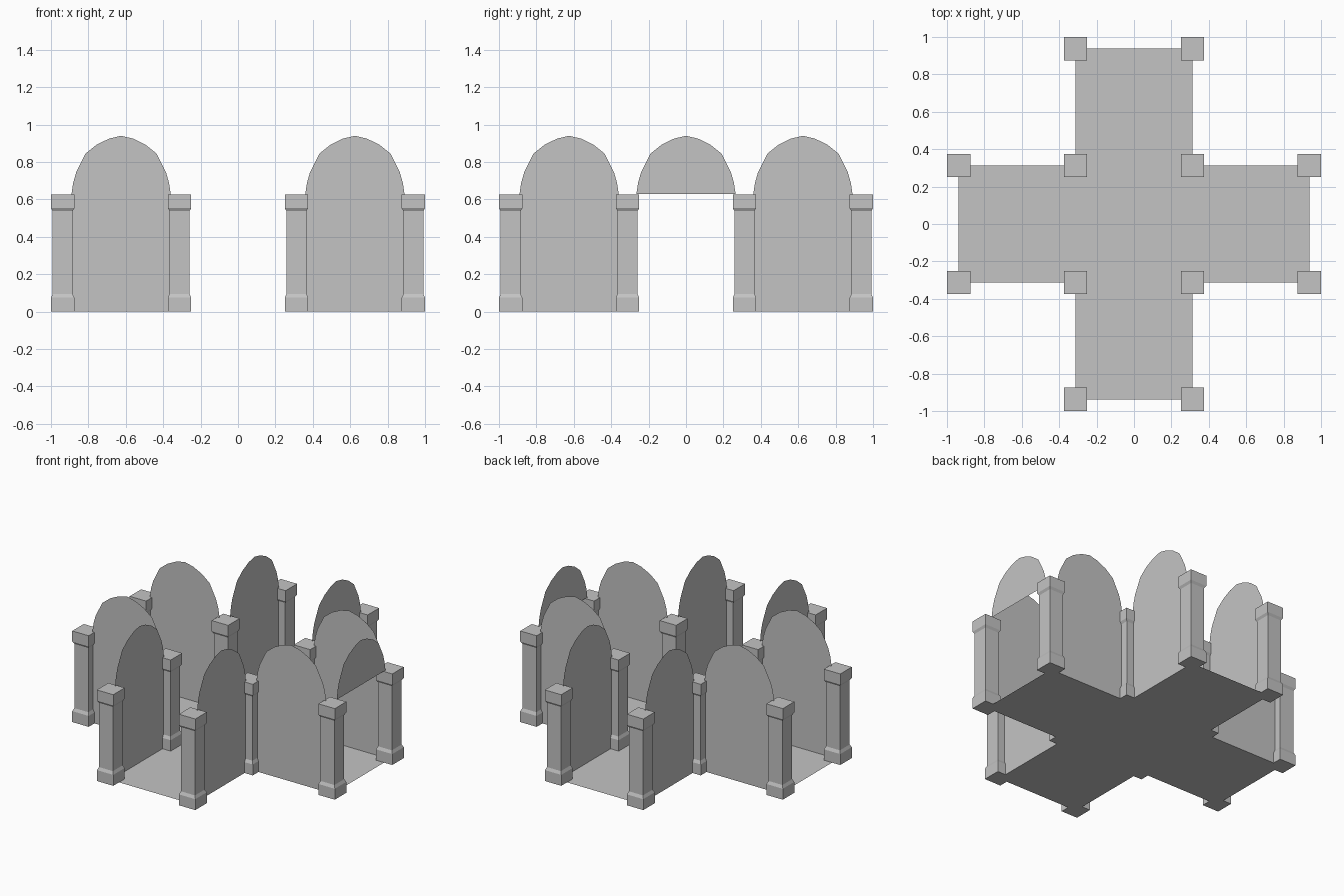
import bpy
import bmesh
from math import pi

if "Cube" in bpy.data.objects:
    bpy.data.objects.remove(bpy.data.objects["Cube"], do_unlink=True)

NEAR, FAR = 0.3125, 0.9375      # pillar grid lines
MID = (NEAR + FAR) / 2          # centre of each arm's side wall
SPRING = 0.63                   # height where the arches start

stone = bpy.data.materials.new("grey stone")
stone.use_nodes = True
GREY = (0.55, 0.55, 0.55, 1)
stone.diffuse_color = GREY
stone.node_tree.nodes["Principled BSDF"].inputs["Base Color"].default_value = GREY


def finish_mesh(name, bm):
    mesh = bpy.data.meshes.new(name)
    bm.to_mesh(mesh)
    bm.free()
    mesh.materials.append(stone)
    return mesh


def place(name, mesh, location=(0, 0, 0), turn=0):
    obj = bpy.data.objects.new(name, mesh)
    obj.location = location
    obj.rotation_euler.z = turn
    bpy.context.collection.objects.link(obj)
    return obj


def sheet(name, points):
    bm = bmesh.new()
    bm.faces.new([bm.verts.new(p) for p in points])
    return finish_mesh(name, bm)


def square_column(name, profile):
    """Stack square rings of (half width, height) and cap both ends."""
    bm = bmesh.new()
    rings = [[bm.verts.new((sx * r, sy * r, z))
              for sx, sy in ((-1, -1), (1, -1), (1, 1), (-1, 1))]
             for r, z in profile]
    for low, high in zip(rings, rings[1:]):
        for i in range(4):
            j = (i + 1) % 4
            bm.faces.new((low[i], low[j], high[j], high[i]))
    bm.faces.new(rings[0][::-1])
    bm.faces.new(rings[-1])
    return finish_mesh(name, bm)


# Arch outline, right half then mirrored
half = [(0.265, SPRING), (0.256, 0.69), (0.24, 0.745), (0.19, 0.845),
        (0.13, 0.893), (0.064, 0.925)]
arch = [(x, 0, z) for x, z in half] + [(0, 0, 0.94)]
arch += [(-x, 0, z) for x, z in reversed(half)]
foot = half[0][0]

# Cross-shaped floor
cross = []
for a, b in ((1, 1), (-1, 1), (-1, -1), (1, -1)):
    corner = [(a * FAR, b * NEAR, 0), (a * NEAR, b * NEAR, 0), (a * NEAR, b * FAR, 0)]
    cross += corner if a * b > 0 else corner[::-1]
place("floor", sheet("floor", cross))

# Pillars with chamfered base and capital
pillar = square_column("pillar", [
    (0.0625, 0), (0.0625, 0.075), (0.053, 0.095),
    (0.053, 0.537), (0.0625, 0.553), (0.0625, 0.627)])
for x, y in ((NEAR, NEAR), (NEAR, FAR), (FAR, NEAR)):
    for sx in (-1, 1):
        for sy in (-1, 1):
            place("pillar", pillar, (sx * x, sy * y, 0))

# Arched walls along both sides of every arm
wall = sheet("arched_wall", [(-foot, 0, 0), (foot, 0, 0)] + arch)
for s in (-1, 1):
    for t in (-1, 1):
        place("arched_wall", wall, (s * MID, t * NEAR, 0))
        place("arched_wall", wall, (s * NEAR, t * MID, 0), pi / 2)

# Arch panel above the doorway of one arm
place("doorway_arch", sheet("doorway_arch", arch), (FAR, 0, 0), pi / 2)
